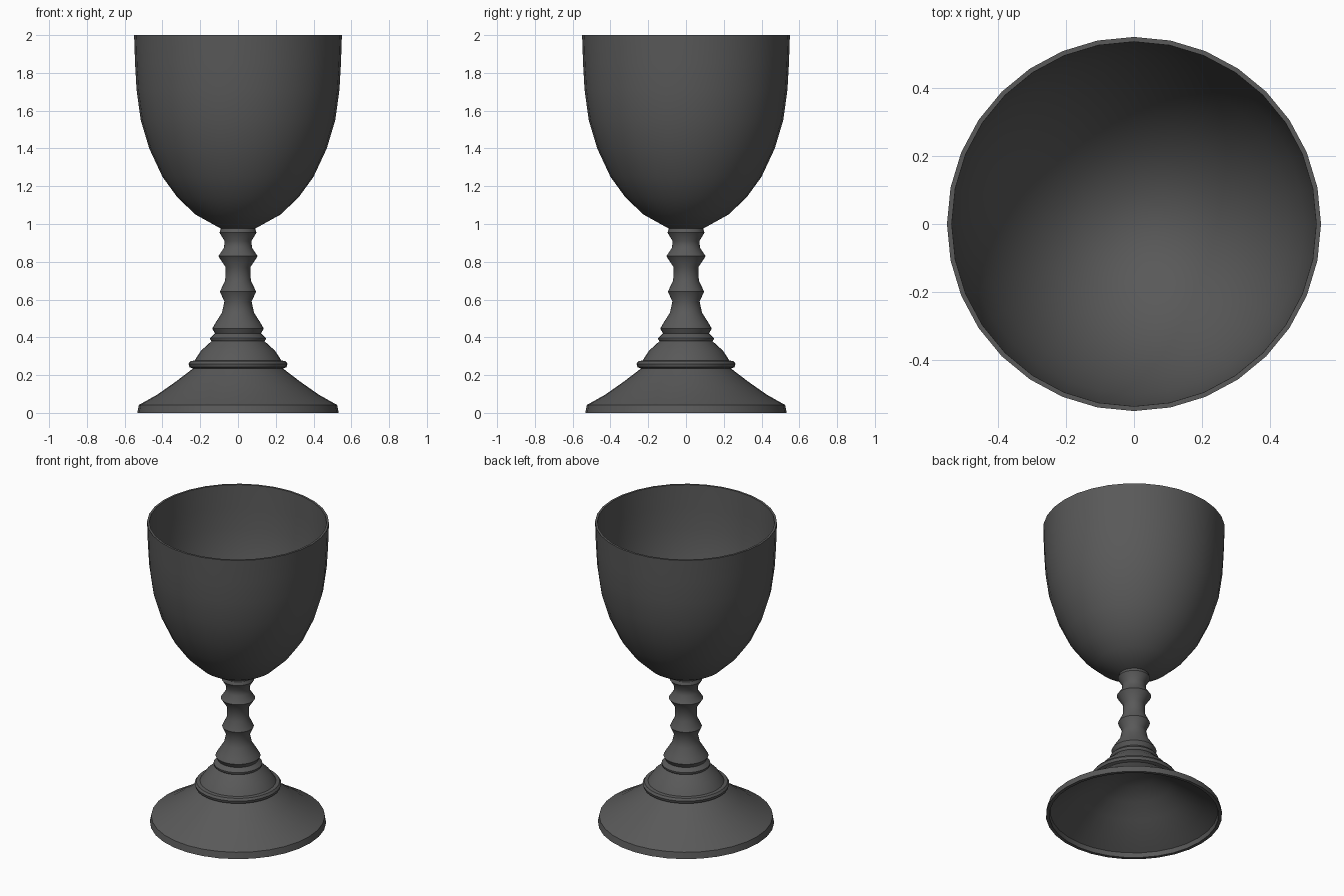
import bpy, bmesh, math

SIDES = 32

metal = bpy.data.materials.new("dark_grey")
metal.diffuse_color = (0.1, 0.1, 0.1, 1)


def lathe(name, profile):
    """Revolve (radius, height) points around the z axis."""
    bm = bmesh.new()
    verts = [bm.verts.new((r, 0, z)) for r, z in profile]
    edges = [bm.edges.new(pair) for pair in zip(verts, verts[1:])]
    bmesh.ops.spin(bm, geom=verts + edges, cent=(0, 0, 0), axis=(0, 0, 1),
                   angle=math.tau, steps=SIDES)
    bmesh.ops.remove_doubles(bm, verts=bm.verts[:], dist=0.0005)
    bmesh.ops.recalc_face_normals(bm, faces=bm.faces[:])
    # Face direction follows the profile: material lies on its left side
    mesh = bpy.data.meshes.new(name)
    bm.to_mesh(mesh)
    bm.free()
    obj = bpy.data.objects.new(name, mesh)
    bpy.context.collection.objects.link(obj)
    mesh.materials.append(metal)
    bpy.ops.object.select_all(action='DESELECT')
    obj.select_set(True)
    bpy.context.view_layer.objects.active = obj
    bpy.ops.object.shade_smooth_by_angle(angle=math.radians(42))
    return obj


# Bowl: closed thin shell, outside up to the rim and back down inside
lathe("bowl", [
    (0, 0.975), (0.09, 0.975), (0.225, 1.05), (0.32, 1.14), (0.40, 1.25),
    (0.47, 1.40), (0.515, 1.55), (0.537, 1.71), (0.545, 1.85), (0.55, 2.0),
    (0.536, 2.0), (0.531, 1.85), (0.523, 1.71), (0.501, 1.555),
    (0.457, 1.407), (0.39, 1.26), (0.312, 1.153), (0.22, 1.065),
    (0.09, 0.993), (0, 0.99)])

# Stem: turned knops, running from the foot collar up to the bowl
lathe("stem", [
    (0, 0.375), (0.14, 0.38), (0.147, 0.388), (0.147, 0.397), (0.138, 0.405),
    (0.122, 0.42), (0.136, 0.447), (0.12, 0.475), (0.085, 0.53), (0.072, 0.59), (0.096, 0.642),
    (0.068, 0.70), (0.065, 0.77), (0.104, 0.83), (0.074, 0.875),
    (0.071, 0.91), (0.098, 0.955), (0.09, 0.976), (0, 0.976)])

# Foot: flared base with a ringed collar and a hollow underside
lathe("foot", [
    (0, 0.38), (0.14, 0.38), (0.195, 0.33), (0.23, 0.277), (0.252, 0.274),
    (0.262, 0.26), (0.257, 0.242), (0.238, 0.235), (0.33, 0.165),
    (0.43, 0.095), (0.525, 0.042), (0.533, 0), (0.512, 0), (0.508, 0.03),
    (0.42, 0.08), (0.32, 0.15), (0.225, 0.22), (0.12, 0.27), (0, 0.29)])
